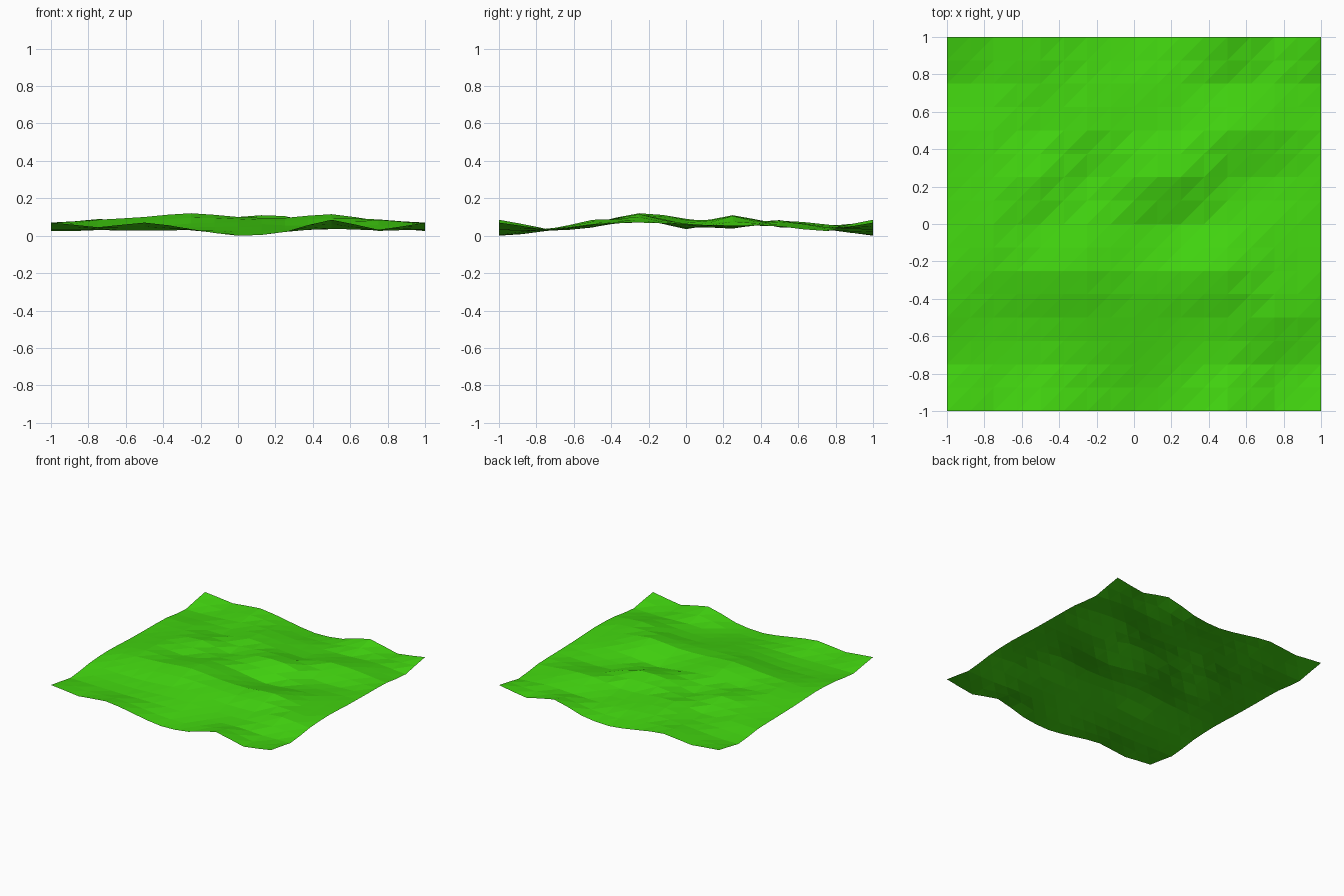
import bpy, bmesh, math

if "Cube" in bpy.data.objects:
    bpy.data.objects.remove(bpy.data.objects["Cube"])

N = 16            # facets per side
C = 8             # control heights per side (the patch tiles in x and y)

# control heights in thousandths; rows run front to back, columns left to right
CONTROL = [
    [75, 50, 75, 40, 5, 25, 90, 37],
    [37, 35, 32, 35, 32, 30, 42, 33],
    [65, 50, 52, 70, 75, 60, 65, 90],
    [75, 90, 105, 125, 105, 100, 120, 85],
    [65, 90, 70, 95, 75, 40, 60, 70],
    [60, 75, 100, 55, 105, 110, 50, 45],
    [55, 60, 50, 85, 70, 55, 88, 80],
    [30, 35, 55, 65, 45, 35, 40, 50],
]


def blend(values, t):
    """Periodic Catmull-Rom interpolation."""
    i = math.floor(t)
    f = t - i
    a, b, c, d = (values[(i + k) % C] for k in (-1, 0, 1, 2))
    return b + 0.5 * f * (c - a + f * (2*a - 5*b + 4*c - d + f * (3*(b - c) + d - a)))


def height(i, j):
    u, v = i * C / N, j * C / N
    h = blend([blend(row, u) for row in CONTROL], v) / 1000
    return min(max(h, 0.0), 0.125)


# rolling ground sheet, split along one diagonal direction
bm = bmesh.new()
grid = [[bm.verts.new((-1 + 2*i/N, -1 + 2*j/N, height(i, j))) for i in range(N + 1)]
        for j in range(N + 1)]
lowest = min(v.co.z for v in bm.verts)
for v in bm.verts:
    v.co.z -= lowest
for j in range(N):
    for i in range(N):
        a, b = grid[j][i], grid[j][i + 1]
        c, d = grid[j + 1][i + 1], grid[j + 1][i]
        bm.faces.new((a, b, c))
        bm.faces.new((a, c, d))
mesh = bpy.data.meshes.new("grass_ground")
bm.to_mesh(mesh)
bm.free()

# grass colour
grass = bpy.data.materials.new("grass_green")
grass.diffuse_color = (0.055, 0.68, 0.005, 1)
grass.use_nodes = True
grass.node_tree.nodes["Principled BSDF"].inputs["Base Color"].default_value = grass.diffuse_color
mesh.materials.append(grass)
ground = bpy.data.objects.new("grass_ground", mesh)
bpy.context.collection.objects.link(ground)
